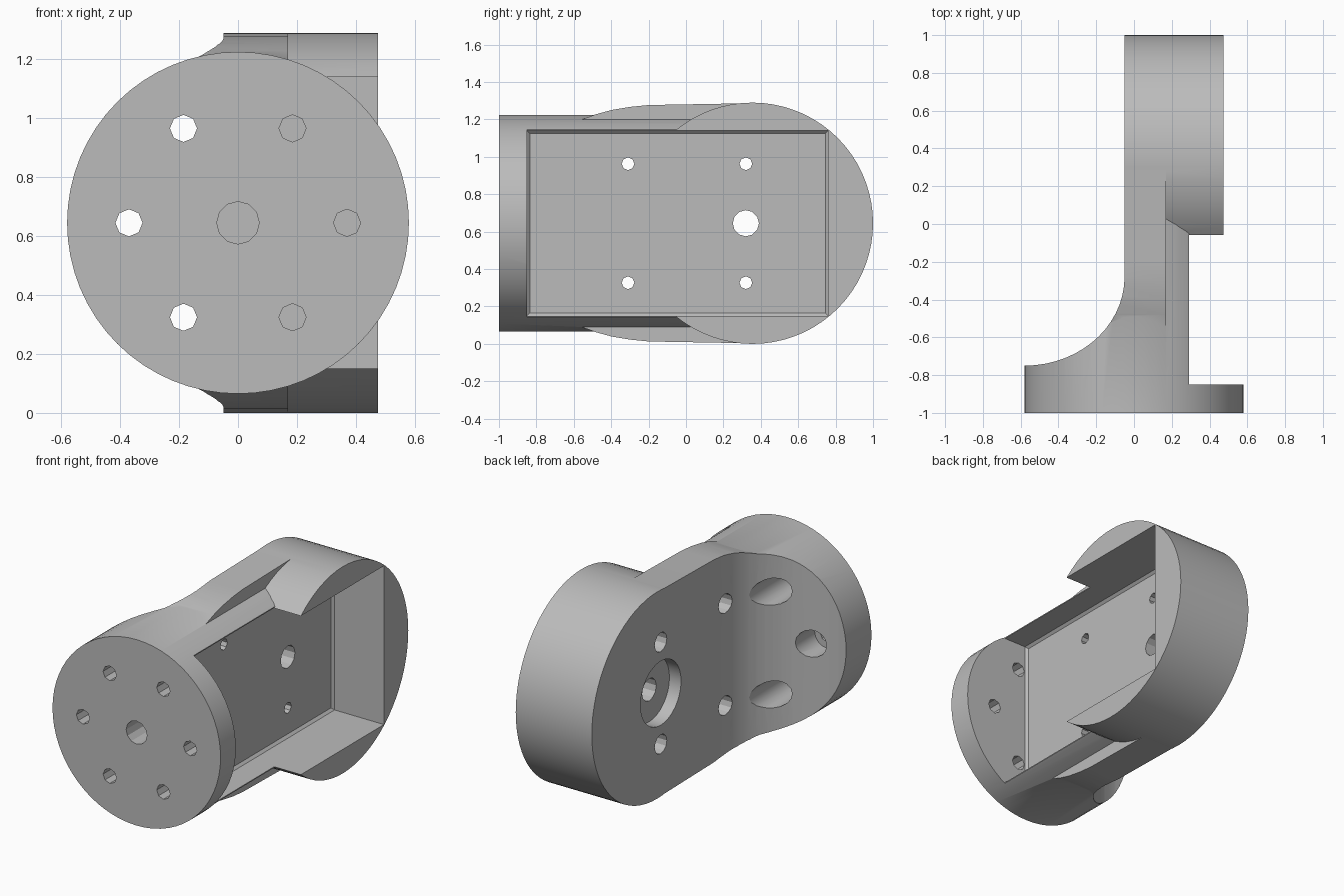
import bpy, bmesh
from math import sin, cos, pi, radians
from mathutils import Vector

if "Cube" in bpy.data.objects:
    bpy.data.objects.remove(bpy.data.objects["Cube"])

MID = 0.645  # height of the shared centre line

grey = bpy.data.materials.new("plain grey")
grey.use_nodes = True
grey.diffuse_color = (0.5, 0.5, 0.5, 1)
grey.node_tree.nodes["Principled BSDF"].inputs["Base Color"].default_value = (0.5, 0.5, 0.5, 1)


def circle(a, b, r, n):
    return [(a + r * cos(2 * pi * i / n), b + r * sin(2 * pi * i / n)) for i in range(n)]


def prism(name, axis, profile, lo, hi, floor_bevel=0):
    """Extrude a closed 2D profile along an axis, from lo to hi."""
    place = {"x": lambda a, b, t: (t, a, b),
             "y": lambda a, b, t: (a, t, b),
             "z": lambda a, b, t: (a, b, t)}[axis]
    bm = bmesh.new()
    face = bm.faces.new([bm.verts.new(place(a, b, lo)) for a, b in profile])
    base_edges = list(face.edges)
    top = bmesh.ops.extrude_face_region(bm, geom=[face], use_keep_orig=True)["geom"]
    shift = Vector(place(0, 0, hi - lo))
    bmesh.ops.translate(bm, vec=shift, verts=[v for v in top if isinstance(v, bmesh.types.BMVert)])
    if floor_bevel:
        bmesh.ops.bevel(bm, geom=base_edges, offset=floor_bevel, segments=1, affect="EDGES")
    bmesh.ops.recalc_face_normals(bm, faces=bm.faces)
    mesh = bpy.data.meshes.new(name)
    bm.to_mesh(mesh)
    bm.free()
    mesh.materials.append(grey)
    ob = bpy.data.objects.new(name, mesh)
    bpy.context.collection.objects.link(ob)
    return ob


def combine(target, tool, operation):
    """Apply a boolean and discard the tool."""
    tool.hide_render = True
    mod = target.modifiers.new(operation.lower(), "BOOLEAN")
    mod.operation, mod.object, mod.solver = operation, tool, "EXACT"
    bpy.ops.object.select_all(action="DESELECT")
    bpy.context.view_layer.objects.active = target
    target.select_set(True)
    bpy.ops.object.modifier_apply(modifier=mod.name)
    bpy.data.objects.remove(tool)


# Round flange, carried back as the curved neck
body = prism("bracket_body", "y", circle(0, MID, 0.58, 64), -1, 0.36)

# Side plate with flared front shoulders
upper = [(0.36, 0.642), (-0.2, 0.632), (-0.3, 0.622), (-0.4, 0.605), (-0.48, 0.583), (-0.57, 0.55)]
outline = [(y, MID + d) for y, d in upper] + [(y, MID - d) for y, d in reversed(upper)]
combine(body, prism("side_plate", "x", outline, -0.6, 0.17), "UNION")

# Plan outline trims the neck and leaves the sweeping fillet behind the flange
fillet = [(-0.58 + 0.53 * cos(radians(a)), -0.28 - 0.47 * sin(radians(a))) for a in range(0, 91, 6)]
plan = [(-0.7, -0.75), (-0.7, -1.1), (0.7, -1.1), (0.7, -0.85), (0.29, -0.85),
        (0.29, 0.5), (-0.05, 0.5)] + fillet
combine(body, prism("plan_trim", "z", plan, -0.2, 1.5), "INTERSECT")

# Large round end
combine(body, prism("round_end", "x", circle(0.355, MID, 0.645, 72), -0.05, 0.475), "UNION")

# Rectangular pocket, open to the left side
rect = [(-0.85, 0.15), (0.76, 0.15), (0.76, 1.14), (-0.85, 1.14)]
combine(body, prism("pocket", "x", rect, 0.12, 0.7, 0.015), "DIFFERENCE")

# Plate bores: one large with a wide recess, four small with counterbores
bores = [(0.32, 0, 0.07, 0.2, 12, 32)]
bores += [(y, d, 0.034, 0.06, 8, 12) for y in (-0.31, 0.32) for d in (-0.318, 0.318)]
for y, d, r, wide, n, m in bores:
    combine(body, prism("bore", "x", circle(y, MID + d, r, n), -0.2, 0.2), "DIFFERENCE")
    combine(body, prism("recess", "x", circle(y, MID + d, wide, m), -0.2, 0.03), "DIFFERENCE")

# Flange bolt circle; the bolts under the fillet get wide head recesses
for i in range(6):
    x, z = 0.37 * cos(i * pi / 3), MID + 0.37 * sin(i * pi / 3)
    combine(body, prism("bolt_hole", "y", circle(x, z, 0.046, 8), -1.1, -0.8), "DIFFERENCE")
    if x < 0:
        combine(body, prism("bolt_recess", "y", circle(x, z, 0.085, 16), -0.86, -0.25), "DIFFERENCE")

# Blind centre hole
combine(body, prism("centre_hole", "y", circle(0, MID, 0.072, 12), -1.1, -0.8), "DIFFERENCE")

bpy.ops.object.shade_smooth_by_angle(angle=radians(25))
